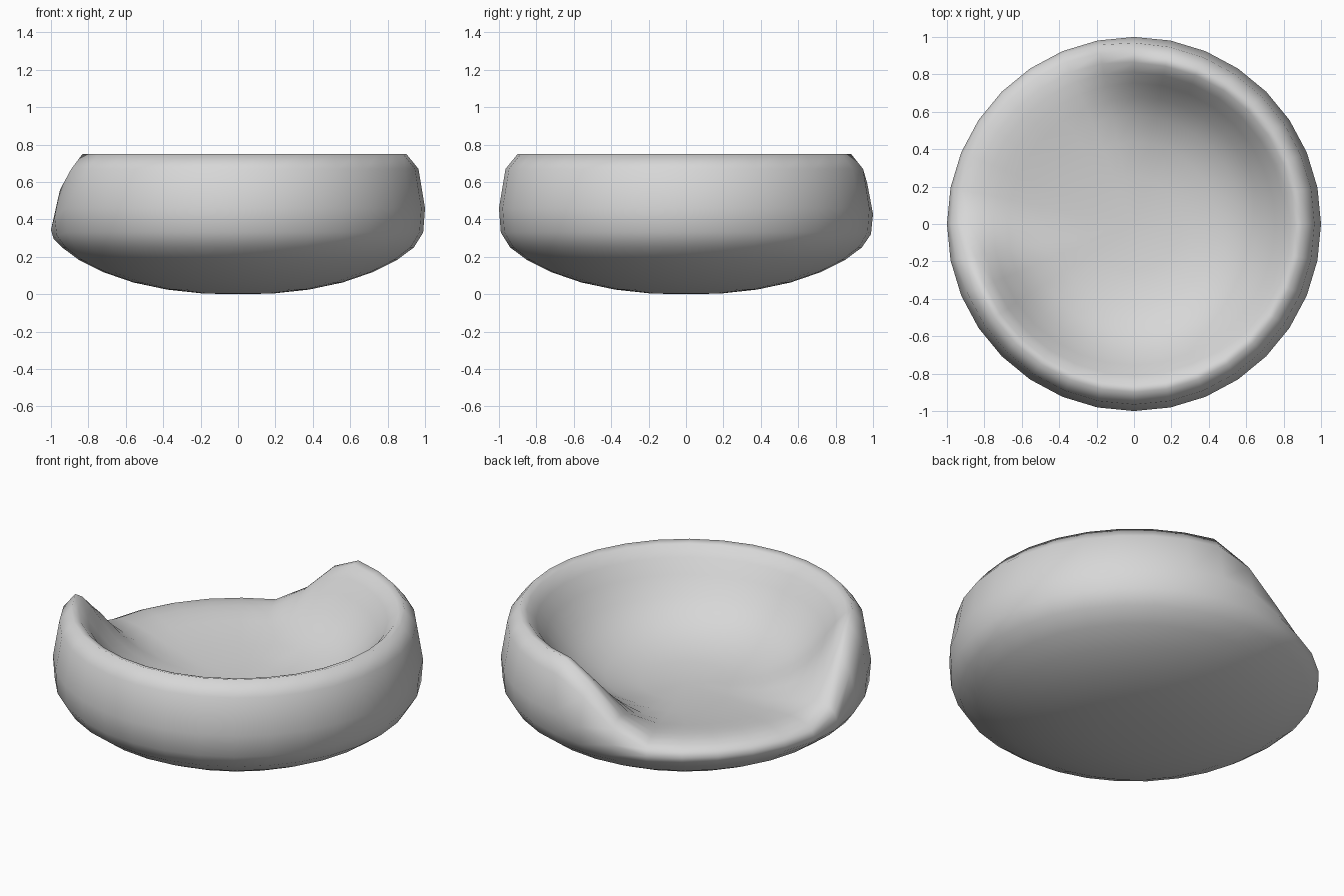
import bpy
import bmesh
from math import sin, cos, radians

SEGMENTS = 32
# Each ramp climbs from the low entrance lip to the full wall (angles in degrees)
RIGHT_RAMP = (113.5, 79)
LEFT_RAMP = (174, 203)

cube = bpy.data.objects.get("Cube")
if cube:
    bpy.data.objects.remove(cube, do_unlink=True)

# Profiles as (radius, height): underside is shared by all directions
underside = [(0.19, 0.004), (0.38, 0.025), (0.56, 0.063), (0.72, 0.118), (0.85, 0.183), (0.94, 0.25)]
# Tall padded wall, from outside over the rim to the inside
wall = [(0.99, 0.33), (1, 0.46), (0.965, 0.67), (0.9, 0.75), (0.86, 0.738),
        (0.81, 0.683), (0.755, 0.605), (0.68, 0.51), (0.58, 0.427), (0.44, 0.36)]
# Low padded lip at the entrance, matching the wall point by point
lip = [(0.985, 0.29), (1, 0.33), (0.98, 0.36), (0.94, 0.38), (0.88, 0.39),
       (0.82, 0.39), (0.75, 0.384), (0.67, 0.372), (0.58, 0.357), (0.44, 0.34)]
cushion = [(0.25, 0.322)]
CUSHION_HEIGHT = 0.312


def make_material(name, color):
    mat = bpy.data.materials.new(name)
    mat.use_nodes = True
    mat.diffuse_color = color
    mat.node_tree.nodes["Principled BSDF"].inputs["Base Color"].default_value = color
    return mat


def ramp(angle, start, end):
    t = min(max((angle - start) / (end - start), 0), 1)
    return t * t * (3 - 2 * t)


def blend(a, b, t):
    return tuple(p + (q - p) * t for p, q in zip(a, b))


def profile_at(angle):
    t = max(ramp(angle, *RIGHT_RAMP), ramp(angle, *LEFT_RAMP))
    return underside + [blend(a, b, t) for a, b in zip(lip, wall)] + cushion


# Padded bed body swept around the vertical axis
bm = bmesh.new()
columns = []
for i in range(SEGMENTS):
    angle = i * 360 / SEGMENTS
    a = radians(angle)
    columns.append([bm.verts.new((r * cos(a), r * sin(a), z)) for r, z in profile_at(angle)])

bottom = bm.verts.new((0, 0, 0))
top = bm.verts.new((0, 0, CUSHION_HEIGHT))
for i, here in enumerate(columns):
    there = columns[(i + 1) % SEGMENTS]
    bm.faces.new((bottom, there[0], here[0]))
    bm.faces.new((top, here[-1], there[-1]))
    for j in range(len(here) - 1):
        bm.faces.new((here[j], there[j], there[j + 1], here[j + 1]))
bmesh.ops.recalc_face_normals(bm, faces=bm.faces)
for face in bm.faces:
    face.smooth = True

mesh = bpy.data.meshes.new("padded_round_bed")
bm.to_mesh(mesh)
bm.free()
mesh.materials.append(make_material("light_grey_fabric", (0.68, 0.68, 0.68, 1)))
bed = bpy.data.objects.new("padded_round_bed", mesh)
bpy.context.collection.objects.link(bed)
